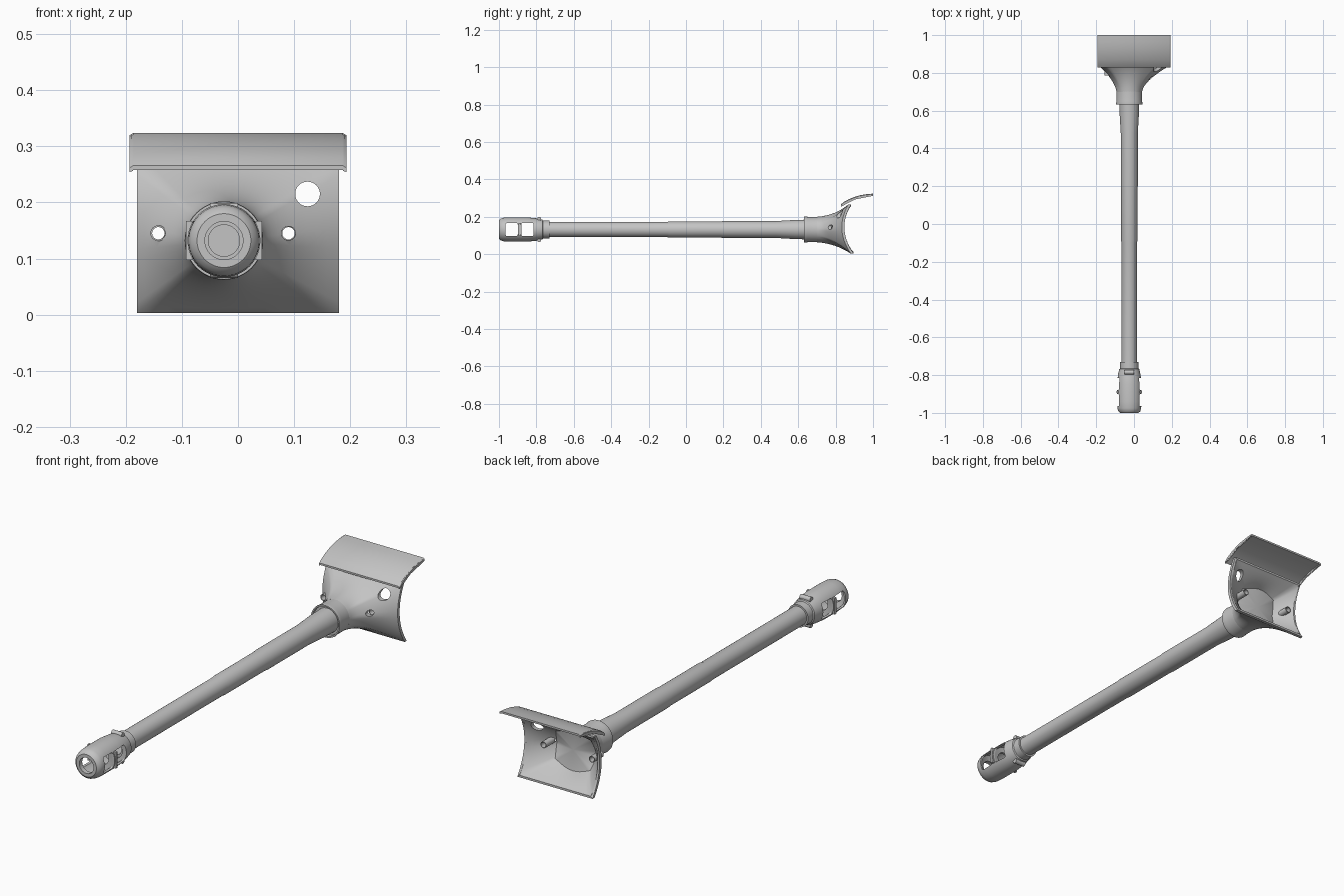
import bpy, bmesh, math
from mathutils import Matrix, Vector

if "Cube" in bpy.data.objects:
    bpy.data.objects.remove(bpy.data.objects["Cube"])

AX, AZ = -0.025, 0.132          # gun axis
steel = bpy.data.materials.new("light grey steel")
steel.diffuse_color = (0.55, 0.55, 0.55, 1)
steel.use_nodes = True
steel.node_tree.nodes["Principled BSDF"].inputs["Base Color"].default_value = steel.diffuse_color


def finish(name, bm, smooth=True):
    bmesh.ops.recalc_face_normals(bm, faces=bm.faces)
    mesh = bpy.data.meshes.new(name)
    bm.to_mesh(mesh)
    bm.free()
    ob = bpy.data.objects.new(name, mesh)
    bpy.context.collection.objects.link(ob)
    mesh.materials.append(steel)
    if smooth:
        smooth_sharp(ob)
    return ob


def smooth_sharp(ob):
    bpy.ops.object.select_all(action='DESELECT')
    ob.select_set(True)
    bpy.context.view_layer.objects.active = ob
    bpy.ops.object.shade_smooth_by_angle(angle=math.radians(35))


def loft(name, rings, closed=False):
    """Skin a list of rings; open lofts get fan caps."""
    bm = bmesh.new()
    vs = [[bm.verts.new(p) for p in ring] for ring in rings]
    n = len(vs[0])
    pairs = list(zip(vs, vs[1:])) + ([(vs[-1], vs[0])] if closed else [])
    for a, b in pairs:
        for i in range(n):
            j = (i + 1) % n
            bm.faces.new((a[i], a[j], b[j], b[i]))
    if not closed:
        for ring in (vs[0], vs[-1]):
            c = bm.verts.new(sum((v.co for v in ring), Vector()) / n)
            for i in range(n):
                bm.faces.new((ring[i], ring[(i + 1) % n], c))
    return finish(name, bm)


def lathe(name, profile, closed=False, n=48, cx=AX, cz=AZ):
    """Turn (radius, y) points around a line parallel to y."""
    ang = [2 * math.pi * i / n for i in range(n)]
    return loft(name, [[(cx + r * math.cos(a), y, cz + r * math.sin(a)) for a in ang]
                       for r, y in profile], closed)


def box(name, centre, size, bevel=0.0):
    bm = bmesh.new()
    bmesh.ops.create_cube(bm, size=1)
    bmesh.ops.scale(bm, vec=size, verts=bm.verts)
    if bevel:
        along_x = [e for e in bm.edges if abs((e.verts[0].co - e.verts[1].co).x) > 1e-4]
        bmesh.ops.bevel(bm, geom=along_x, offset=bevel, segments=3, affect='EDGES', profile=0.5)
    bmesh.ops.translate(bm, vec=centre, verts=bm.verts)
    return finish(name, bm, False)


def cut(ob, cutters):
    for c in cutters:
        m = ob.modifiers.new("cut", 'BOOLEAN')
        m.operation, m.solver, m.object = 'DIFFERENCE', 'EXACT', c
        bpy.context.view_layer.objects.active = ob
        bpy.ops.object.modifier_apply(modifier=m.name)
        bpy.data.objects.remove(c)
    smooth_sharp(ob)


# Barrel with a shallow bore
lathe("barrel", [(0.028, -0.70), (0.028, -0.80), (0.041, -0.80), (0.041, -0.10),
                 (0.043, -0.09), (0.043, 0.18), (0.045, 0.20), (0.045, 0.48),
                 (0.051, 0.58), (0.053, 0.66)])

# Muzzle brake: hollow shell with two chambers, pierced by side windows
brake = lathe("muzzle_brake", [
    (0.034, -1.0), (0.048, -1.0), (0.058, -0.992), (0.063, -0.975), (0.065, -0.94),
    (0.065, -0.85), (0.060, -0.80), (0.053, -0.768), (0.048, -0.765), (0.048, -0.73),
    (0.039, -0.73), (0.039, -0.812), (0.054, -0.815), (0.056, -0.88), (0.034, -0.884),
    (0.034, -0.896), (0.056, -0.90), (0.056, -0.97), (0.034, -0.98)], closed=True)
cut(brake, [box("window_cutter", (AX, y, AZ), (0.3, 0.065, 0.07), 0.008)
            for y in (-0.932, -0.847)])
for s, side in ((-1, "left"), (1, "right")):
    box("brake_rib_" + side, (AX + s * 0.062, -0.889, AZ), (0.012, 0.012, 0.07))

# Clamp bolts above and below the brake
for s, side in ((1, "upper"), (-1, "lower")):
    bm = bmesh.new()
    bmesh.ops.create_cone(bm, cap_ends=True, segments=20, radius1=0.011, radius2=0.011, depth=0.05,
                          matrix=Matrix.Translation((AX, -0.785, AZ + s * 0.056))
                          @ Matrix.Rotation(math.pi / 2, 4, 'Y'))
    finish("clamp_bolt_" + side, bm)

# Collar around the barrel root
lathe("collar", [(0.050, 0.645), (0.062, 0.645), (0.063, 0.632), (0.069, 0.632),
                 (0.070, 0.638), (0.068, 0.65), (0.068, 0.71), (0.050, 0.71)], closed=True)

# Mantlet: trumpet flare from the collar to a rectangular concave rim
X0, X1, Z0, Z1, N = -0.18, 0.18, 0.003, 0.267, 14
corners = [(X0, Z0), (X1, Z0), (X1, Z1), (X0, Z1)]
edge_pts = []
for k in range(4):
    (xa, za), (xb, zb) = corners[k], corners[(k + 1) % 4]
    edge_pts += [(xa + (xb - xa) * i / N, za + (zb - za) * i / N) for i in range(N)]


def rim_y(z):
    return 0.847 + 2.4 * (z - 0.145) ** 2


def flare(t, dy=0.0, shrink=1.0):
    ring = []
    for x, z in edge_pts:
        dx, dz = x - AX, z - AZ
        R = math.hypot(dx, dz)
        mid_y = 0.755 + 0.045 * abs(dz) / R
        a, b, c = (1 - t) ** 2, 2 * t * (1 - t), t * t
        r = (a * 0.068 + b * 0.075 + c * R) * shrink / R
        y = a * 0.70 + b * mid_y + c * (rim_y(z) - 0.014) + dy
        ring.append((AX + dx * r, y, AZ + dz * r))
    return ring


def rim(inset):
    return [(x - math.copysign(inset, x) * (abs(x) > 0.179), rim_y(z),
             z + inset * ((z < Z0 + 1e-4) - (z > Z1 - 1e-4))) for x, z in edge_pts]


rings = [flare(i / 12) for i in range(13)] + [rim(0.0), rim(0.009)]
rings += [flare(i / 12, 0.013, 0.95) for i in range(12, 5, -1)]
mantlet = loft("mantlet", rings)

# Sight opening and two small bores lined with tubes
openings = [(0.124, 0.215, 0.022), (-0.142, 0.145, 0.0125), (0.09, 0.145, 0.0125)]
cut(mantlet, [lathe("hole_cutter", [(r, 0.6), (r, 1.0)], n=32, cx=x, cz=z)
              for x, z, r in openings])
for (x, z, r), side in zip(openings[1:], ("left", "right")):
    lathe("bore_tube_" + side, [(0.011, 0.785), (0.014, 0.785), (0.014, 0.846), (0.011, 0.846)],
          closed=True, n=24, cx=x, cz=z)

# Curved rain shield over the mantlet, with narrow turned-down side lips
arc = [(0.828, 0.266), (0.845, 0.280), (0.870, 0.294), (0.90, 0.306),
       (0.93, 0.315), (0.965, 0.321), (1.0, 0.324)]


def shield_section(x, top, bottom):
    return [(x, y, z + top) for y, z in arc] + [(x, y, z + bottom) for y, z in reversed(arc)]


loft("rain_shield", [shield_section(x, d, -0.008) for x, d in
                     ((-0.19, -0.002), (-0.186, 0.0), (0.186, 0.0), (0.19, -0.002))])
for s, side in ((-1, "left"), (1, "right")):
    loft("shield_lip_" + side, [shield_section(s * 0.187, -0.001, -0.010),
                                shield_section(s * 0.193, -0.004, -0.012)])
